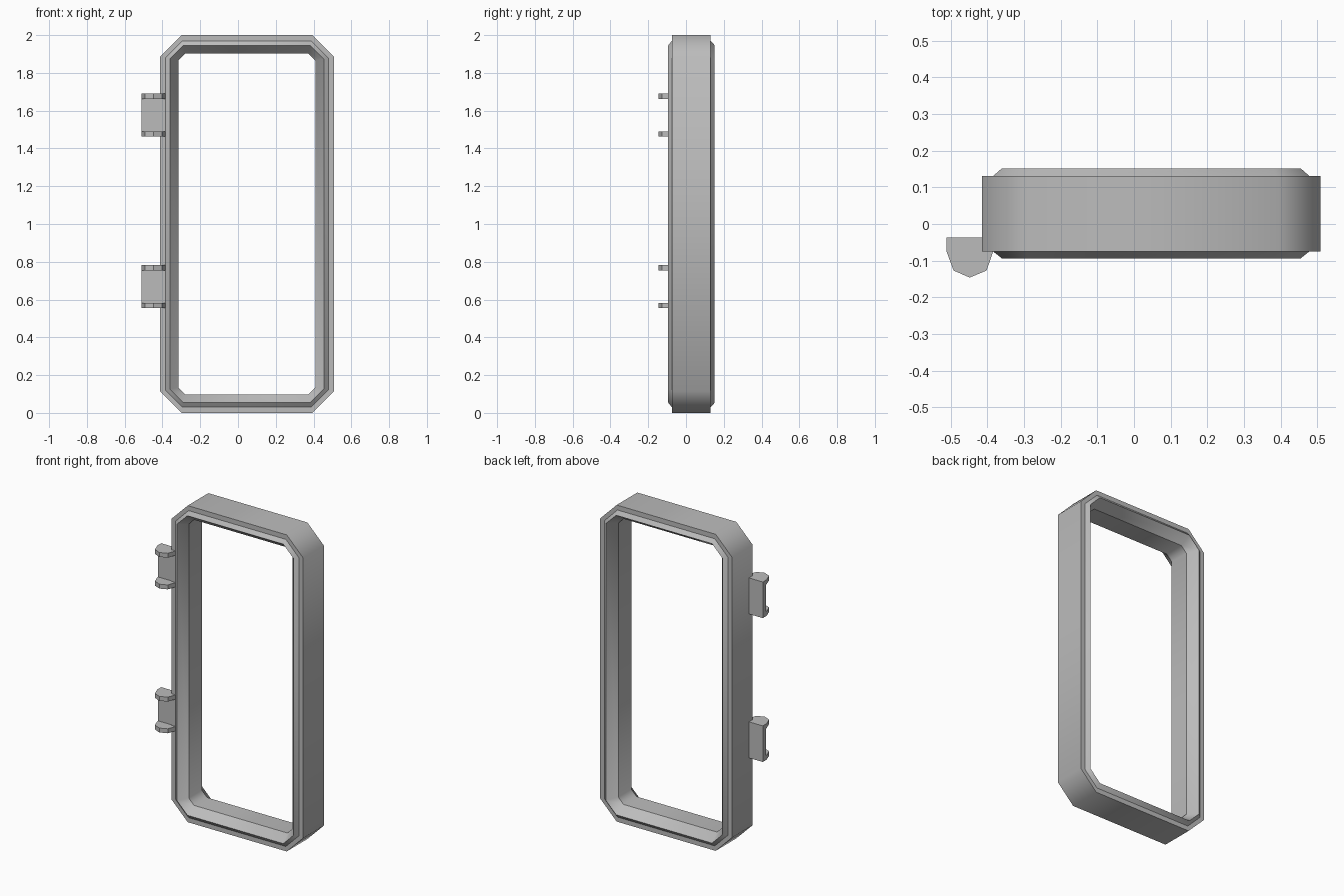
import bpy, bmesh

if "Cube" in bpy.data.objects:
    bpy.data.objects.remove(bpy.data.objects["Cube"])

GREY = (0.5, 0.5, 0.5, 1)
mat = bpy.data.materials.new("plain grey")
mat.use_nodes = True
mat.diffuse_color = GREY
mat.node_tree.nodes["Principled BSDF"].inputs["Base Color"].default_value = GREY


def make_object(name, bm):
    bmesh.ops.recalc_face_normals(bm, faces=bm.faces[:])
    mesh = bpy.data.meshes.new(name)
    bm.to_mesh(mesh)
    bm.free()
    mesh.materials.append(mat)
    obj = bpy.data.objects.new(name, mesh)
    bpy.context.collection.objects.link(obj)
    return obj


def octagon(inset):
    """Upright rectangle with cut corners, shrunk by an inset."""
    cx, cz = 0.047, 1.0
    w, h, cut = 0.461 - inset, 1.0 - inset, 0.115 - 0.8 * inset
    quarter = [(w, h - cut), (w - cut, h)]
    pts = quarter + [(-x, z) for x, z in reversed(quarter)]
    pts += [(-x, -z) for x, z in pts]
    return [(cx + x, cz + z) for x, z in pts]


def door_frame():
    # Cross-section of the rim: (inset from the outside, y)
    section = [(0, -0.075), (0.03, -0.075), (0.054, -0.094), (0.098, -0.04),
               (0.098, 0.09), (0.054, 0.152), (0.03, 0.131), (0, 0.131)]
    bm = bmesh.new()
    rings = [[bm.verts.new((x, y, z)) for x, z in octagon(d)] for d, y in section]
    for i, ring in enumerate(rings):
        following = rings[(i + 1) % len(rings)]
        for j in range(8):
            k = (j + 1) % 8
            face = bm.faces.new((ring[j], ring[k], following[k], following[j]))
            face.smooth = True
    # Smooth around the corners, crisp along each rim line
    for ring in rings:
        for j in range(8):
            bm.edges.get((ring[j], ring[(j + 1) % 8])).smooth = False
    return make_object("door_frame", bm)


def prism(name, outline, z0, z1):
    """Flat-shaded upright prism from an (x, y) outline."""
    bm = bmesh.new()
    base = bm.faces.new([bm.verts.new((x, y, z0)) for x, y in outline])
    top = bmesh.ops.extrude_face_region(bm, geom=[base])["geom"]
    verts = [g for g in top if isinstance(g, bmesh.types.BMVert)]
    bmesh.ops.translate(bm, verts=verts, vec=(0, 0, z1 - z0))
    return make_object(name, bm)


door_frame()

# Two hinges: a back plate between two rounded ears
ear = [(-0.511, -0.037), (-0.511, -0.075), (-0.492, -0.127), (-0.448, -0.146),
       (-0.402, -0.127), (-0.384, -0.075), (-0.384, -0.037)]
plate = [(-0.511, -0.037), (-0.511, -0.07), (-0.39, -0.07), (-0.39, -0.037)]
for label, z in (("lower", 0.668), ("upper", 1.577)):
    prism(label + "_hinge_plate", plate, z - 0.09, z + 0.09)
    for side, s in (("bottom", -1), ("top", 1)):
        lo, hi = sorted((z + s * 0.086, z + s * 0.114))
        prism(f"{label}_hinge_{side}_ear", ear, lo, hi)
